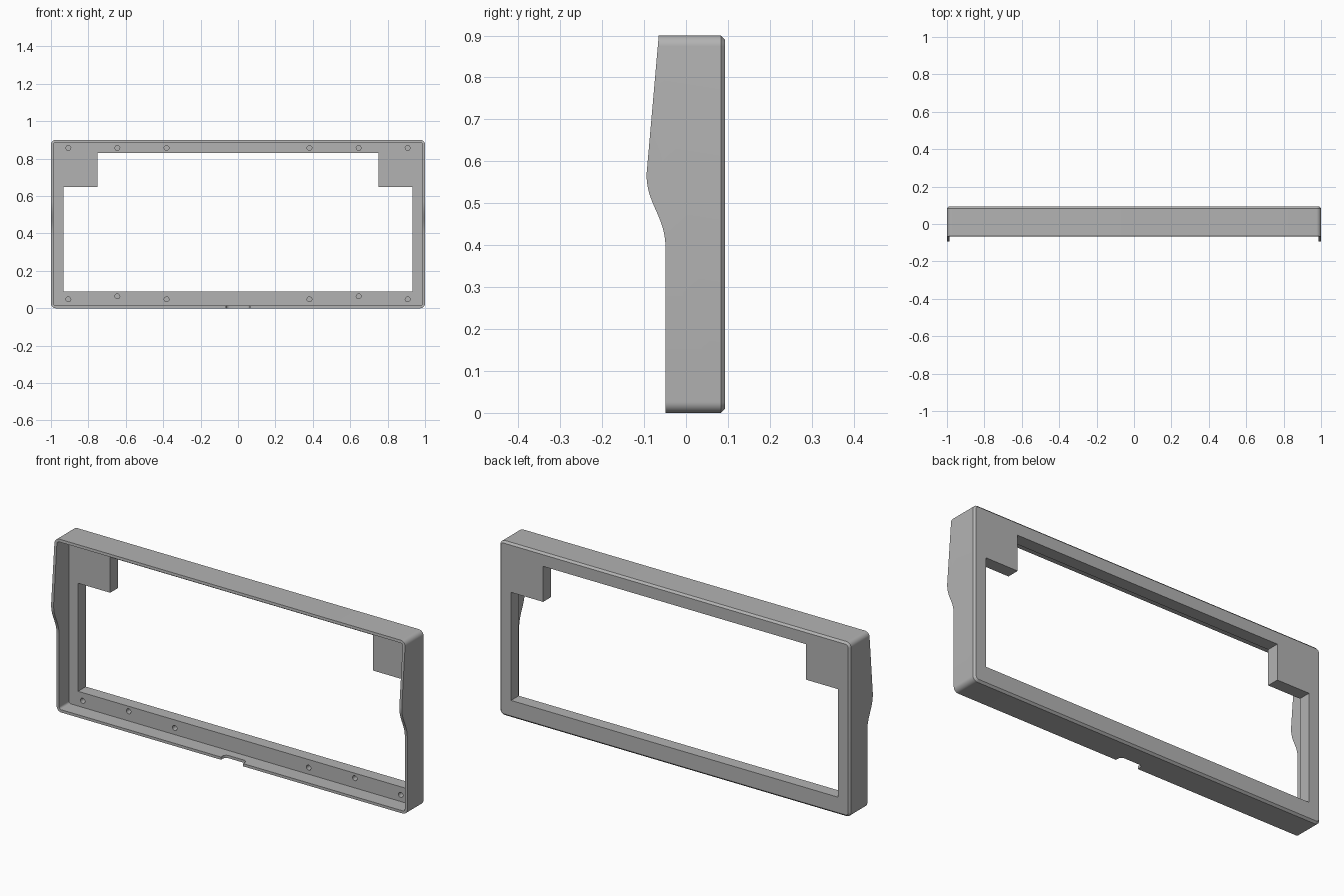
import bpy, bmesh, math
from mathutils import Vector

old = bpy.data.objects.get("Cube")
if old:
    bpy.data.objects.remove(old)

W, H, WALL = 1.0, 0.9, 0.014        # half width, height, wall thickness
PLATE_Y, BACK_Y = 0.03, 0.093       # front and back of the plate

grey = bpy.data.materials.new("case grey")
grey.use_nodes = True
colour = (0.45, 0.45, 0.45, 1)
grey.diffuse_color = colour
grey.node_tree.nodes["Principled BSDF"].inputs["Base Color"].default_value = colour


def loft(name, rings):
    """Closed solid through rings holding the same number of points."""
    bm = bmesh.new()
    loops = [[bm.verts.new(p) for p in ring] for ring in rings]
    n = len(loops[0])
    for a, b in zip(loops, loops[1:]):
        for i in range(n):
            j = (i + 1) % n
            bm.faces.new((a[i], a[j], b[j], b[i]))
    bm.faces.new(loops[0])
    bm.faces.new(loops[-1])
    bmesh.ops.recalc_face_normals(bm, faces=bm.faces)
    mesh = bpy.data.meshes.new(name)
    bm.to_mesh(mesh)
    bm.free()
    mesh.materials.append(grey)
    obj = bpy.data.objects.new(name, mesh)
    bpy.context.collection.objects.link(obj)
    return obj


def rounded_ring(inset, radius, y, steps=8):
    """Rounded rectangle in the xz plane, inset from the case outline."""
    cx, cz = W - inset - radius, H / 2 - inset - radius
    ring = []
    for k, (sx, sz) in enumerate(((1, 1), (-1, 1), (-1, -1), (1, -1))):
        for i in range(steps + 1):
            a = math.pi / 2 * (k + i / steps)
            ring.append((sx * cx + radius * math.cos(a), y,
                         H / 2 + sz * cz + radius * math.sin(a)))
    return ring


def cut(target, cutter):
    mod = target.modifiers.new("cut", 'BOOLEAN')
    mod.operation = 'DIFFERENCE'
    mod.solver = 'EXACT'
    mod.object = cutter
    bpy.context.view_layer.objects.active = target
    bpy.ops.object.modifier_apply(modifier=mod.name)
    bpy.data.objects.remove(cutter)


def bezier(p0, p1, p2, p3, steps=16):
    pts = []
    for i in range(steps + 1):
        t = i / steps
        s = 1 - t
        pts.append(Vector(p0) * s**3 + Vector(p1) * 3 * s * s * t
                   + Vector(p2) * 3 * s * t * t + Vector(p3) * t**3)
    return pts


# Outer shell with a chamfered back edge
case = loft("case_frame", [rounded_ring(0, 0.026, -0.15),
                           rounded_ring(0, 0.026, BACK_Y - 0.01),
                           rounded_ring(0.01, 0.016, BACK_Y)])

# Front cavity, leaving thin walls and the back plate
cut(case, loft("cavity", [rounded_ring(WALL, 0.012, y) for y in (-0.2, PLATE_Y)]))

# Front edge profile: straight low half, swelling hump, sloping top
hump = bezier((-0.049, 0.40), (-0.051, 0.47), (-0.095, 0.50), (-0.094, 0.57))
profile = [(-0.3, -0.1), (-0.049, -0.1)] + [tuple(p) for p in hump]
profile += [(-0.065, H), (-0.065, 1.0), (-0.3, 1.0)]
cut(case, loft("front_trim", [[(x, y, z) for y, z in profile] for x in (-1.2, 1.2)]))

# Window with notched upper corners
half = [(0.933, 0.09), (0.933, 0.647), (0.75, 0.647), (0.75, 0.83)]
outline = half + [(-x, z) for x, z in reversed(half)]
cut(case, loft("window", [[(x, y, z) for x, z in outline] for y in (-0.02, 0.2)]))

# Blind screw holes in the plate
for x, low in ((0.907, 0.048), (0.645, 0.064), (0.382, 0.048)):
    for sx in (-1, 1):
        for z in (low, 0.857):
            rings = [[(sx * x + 0.013 * math.cos(math.tau * i / 20), y,
                       z + 0.013 * math.sin(math.tau * i / 20)) for i in range(20)]
                     for y in (0, 0.07)]
            cut(case, loft("screw_hole", rings))

# Cable notch in the bottom wall, with rounded inner corners
notch = [(-0.063, -0.1)]
for sx, start in ((-1, math.pi), (1, math.pi / 2)):
    for i in range(7):
        a = start - math.pi / 2 * i / 6
        notch.append((sx * 0.043 + 0.02 * math.cos(a), -0.035 + 0.02 * math.sin(a)))
notch.append((0.063, -0.1))
cut(case, loft("cable_notch", [[(x, y, z) for x, y in notch] for z in (-0.05, 0.03)]))

# Smooth the rounded areas and keep the edges sharp
bpy.ops.object.select_all(action='DESELECT')
case.select_set(True)
bpy.context.view_layer.objects.active = case
bpy.ops.object.shade_smooth_by_angle(angle=math.radians(30))
